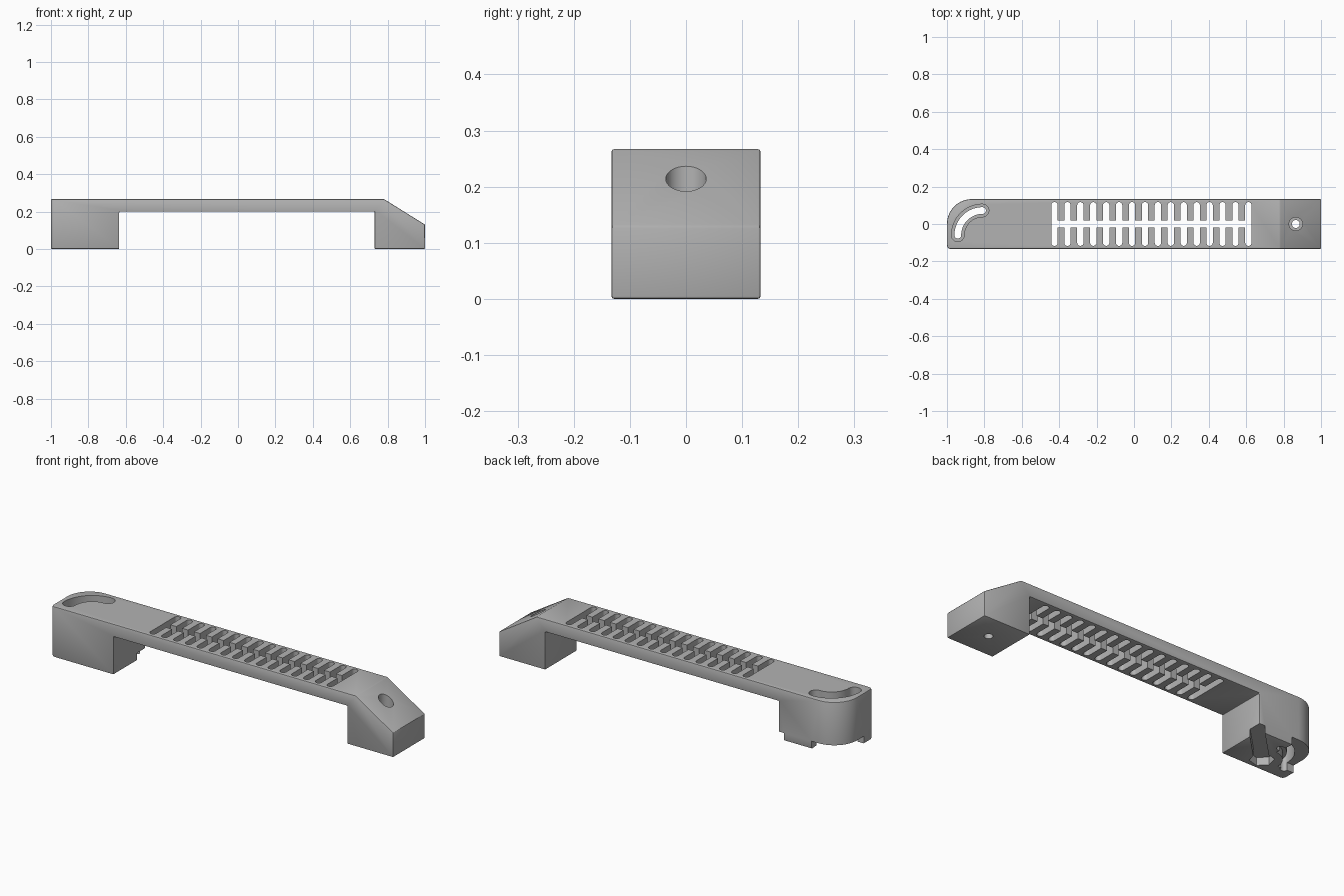
import bpy, bmesh
from math import pi, cos, sin
from mathutils import Vector, Matrix

if "Cube" in bpy.data.objects:
    bpy.data.objects.remove(bpy.data.objects["Cube"])

HALF_W, TOP = 0.133, 0.267
PIVOT = Vector((-0.81, -0.06))

grey = bpy.data.materials.new("matte grey")
grey.use_nodes = True
grey.diffuse_color = (0.45, 0.45, 0.45, 1)
grey.node_tree.nodes["Principled BSDF"].inputs["Base Color"].default_value = grey.diffuse_color


def prism(name, pts, a, b, side=False):
    """Extrude a plan outline along z, or a side profile along y."""
    bm = bmesh.new()
    place = (lambda p: (p[0], a, p[1])) if side else (lambda p: (p[0], p[1], a))
    face = bm.faces.new([bm.verts.new(place(p)) for p in pts])
    ext = bmesh.ops.extrude_face_region(bm, geom=[face])
    step = Vector((0, b - a, 0)) if side else Vector((0, 0, b - a))
    bmesh.ops.translate(bm, vec=step, verts=[v for v in ext["geom"] if isinstance(v, bmesh.types.BMVert)])
    bmesh.ops.recalc_face_normals(bm, faces=bm.faces)
    mesh = bpy.data.meshes.new(name)
    bm.to_mesh(mesh)
    bm.free()
    mesh.materials.append(grey)
    ob = bpy.data.objects.new(name, mesh)
    bpy.context.collection.objects.link(ob)
    return ob


def arc(c, r, start, end, n=12):
    return [Vector((c[0] + r * cos(start + (end - start) * i / n),
                    c[1] + r * sin(start + (end - start) * i / n))) for i in range(n + 1)]


def straight_slot(p, q, r):
    """Outline of a straight slot with round ends."""
    d = Vector(q) - Vector(p)
    t = Vector((1, 0)).angle_signed(d) * -1
    return arc(q, r, t - pi / 2, t + pi / 2) + arc(p, r, t + pi / 2, t + 3 * pi / 2)


def curved_slot(radius, r):
    """Quarter-turn slot about the pivot, with round ends."""
    up, left = PIVOT + Vector((0, radius)), PIVOT - Vector((radius, 0))
    return (arc(PIVOT, radius + r, pi / 2, pi, 24) + arc(left, r, pi, 2 * pi)[1:-1]
            + arc(PIVOT, radius - r, pi, pi / 2, 24) + arc(up, r, -pi / 2, pi / 2)[1:-1])


def apply(ob, kind, **settings):
    mod = ob.modifiers.new(kind, kind)
    for key, value in settings.items():
        setattr(mod, key, value)
    bpy.context.view_layer.objects.active = ob
    bpy.ops.object.modifier_apply(modifier=mod.name)


def combine(ob, cutter, operation="DIFFERENCE"):
    apply(ob, "BOOLEAN", object=cutter, operation=operation, solver="EXACT")
    bpy.data.objects.remove(cutter)


# Bridge-shaped body, trimmed to a plan with rounded left corners
body = prism("handle_body", [(-1.1, 0), (-0.635, 0), (-0.635, 0.2), (0.73, 0.2), (0.73, 0),
                             (1, 0), (1, 0.13), (0.78, TOP), (-1.1, TOP)], -0.2, 0.2, True)
plan = ([Vector((1.1, HALF_W))] + arc((-0.867, 0), HALF_W, pi / 2, pi, 24)
        + arc((-0.98, -HALF_W + 0.02), 0.02, pi, 1.5 * pi, 6) + [Vector((1.1, -HALF_W))])
combine(body, prism("plan_cutter", plan, -0.1, 0.4), "INTERSECT")
apply(body, "BEVEL", width=0.005, segments=2, limit_method="ANGLE", angle_limit=0.5)

# Comb of vent slots joined by a central channel
slots = prism("slot_cutter", straight_slot((-0.425, -0.1), (-0.425, 0.1), 0.017), 0.1, 0.4)
apply(slots, "ARRAY", count=16, use_relative_offset=False, use_constant_offset=True,
      constant_offset_displace=(0.0691, 0, 0))
combine(body, slots)
combine(body, prism("channel_cutter", [(-0.425, -0.018), (0.612, -0.018),
                                       (0.612, 0.018), (-0.425, 0.018)], 0.1, 0.4))

# Curved adjustment slot: wide recess above, narrow slot right through
combine(body, prism("curved_recess_cutter", curved_slot(0.132, 0.034), 0.12, 0.4))
combine(body, prism("curved_slot_cutter", curved_slot(0.132, 0.018), -0.1, 0.4))

# Counterbored screw hole in the sloping foot
combine(body, prism("counterbore_cutter", arc((0.865, 0), 0.036, 0, 2 * pi, 32)[:-1], 0.08, 0.4))
combine(body, prism("screw_hole_cutter", arc((0.865, 0), 0.021, 0, 2 * pi, 32)[:-1], -0.1, 0.2))

# Underside: relief open around the rounded corner, diagonal channel and nut pocket
relief = arc(PIVOT, 0.25, 0.53 * pi, pi, 16) + arc(PIVOT, 0.095, pi, 0.53 * pi, 16)
combine(body, prism("corner_relief_cutter", relief, -0.1, 0.04))
along, across = Vector((1, 1)).normalized(), Vector((1, -1)).normalized() * 0.035
far = PIVOT + along * 0.32
combine(body, prism("diagonal_channel_cutter",
                    [PIVOT - across, PIVOT + across, far + across, far - across], -0.1, 0.04))
combine(body, prism("nut_pocket_cutter", arc(PIVOT, 0.058, pi / 12, pi / 12 + 2 * pi, 6)[:-1], -0.1, 0.041))

# Smooth rounded walls while keeping the crisp edges
bpy.ops.object.select_all(action="DESELECT")
body.select_set(True)
bpy.context.view_layer.objects.active = body
bpy.ops.object.shade_smooth_by_angle(angle=0.5)
